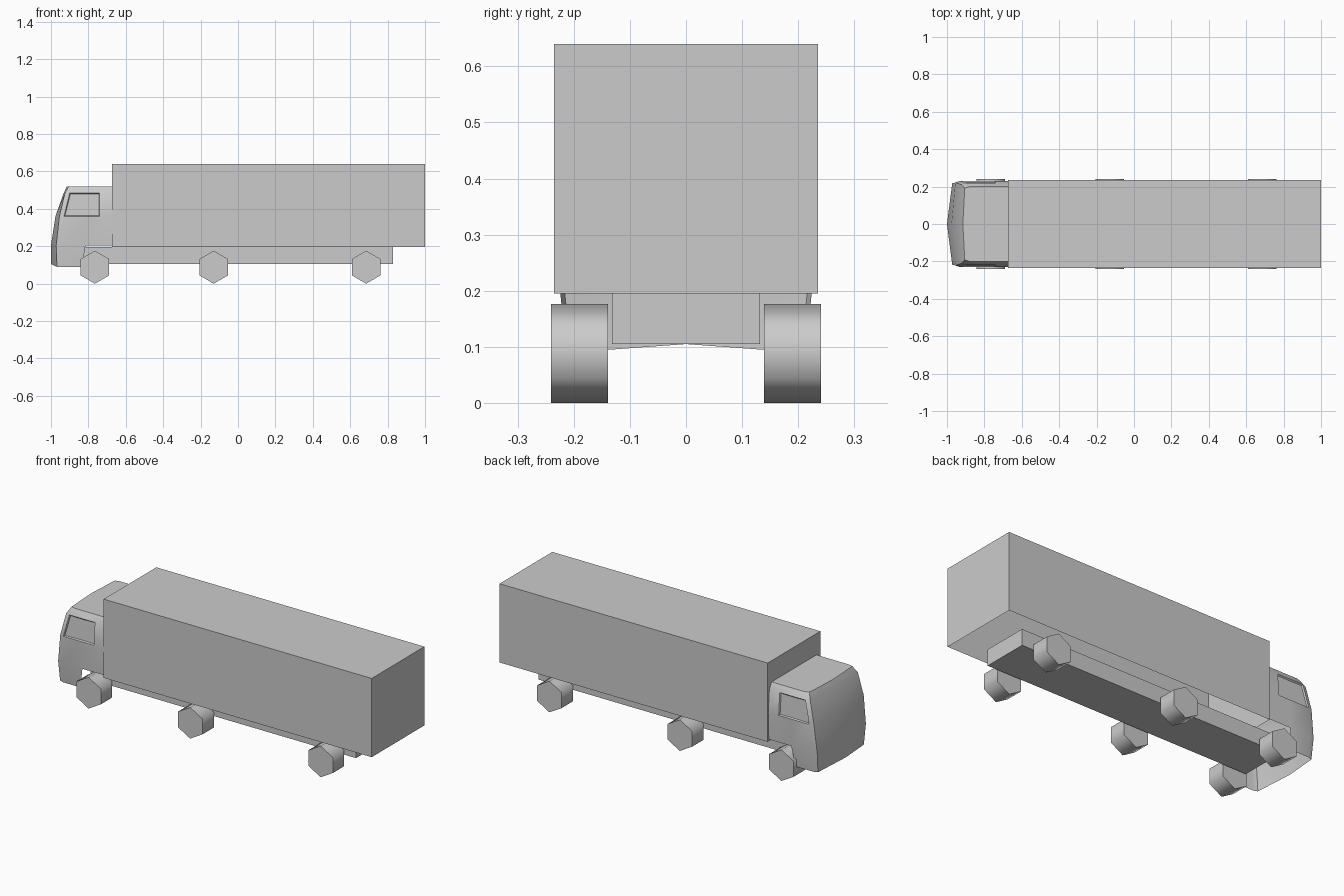
import bpy, bmesh, math
from mathutils import Vector

cube = bpy.data.objects.get("Cube")
if cube:
    bpy.data.objects.remove(cube, do_unlink=True)

grey = bpy.data.materials.new("plain grey")
grey.use_nodes = True
grey.diffuse_color = (0.6, 0.6, 0.6, 1)
grey.node_tree.nodes["Principled BSDF"].inputs["Base Color"].default_value = (0.6, 0.6, 0.6, 1)


def finish(name, bm, smooth_angle=None):
    mesh = bpy.data.meshes.new(name)
    bm.to_mesh(mesh)
    bm.free()
    mesh.materials.append(grey)
    obj = bpy.data.objects.new(name, mesh)
    bpy.context.collection.objects.link(obj)
    if smooth_angle:
        bpy.ops.object.select_all(action='DESELECT')
        obj.select_set(True)
        bpy.context.view_layer.objects.active = obj
        bpy.ops.object.shade_smooth_by_angle(angle=math.radians(smooth_angle))
    return obj


def box(name, low, high, open_bottom=False):
    low, high = Vector(low), Vector(high)
    bm = bmesh.new()
    bmesh.ops.create_cube(bm, size=1)
    bmesh.ops.scale(bm, vec=high - low, verts=bm.verts)
    bmesh.ops.translate(bm, vec=(low + high) / 2, verts=bm.verts)
    if open_bottom:
        floor = [f for f in bm.faces if f.normal.z < -0.9]
        bmesh.ops.delete(bm, geom=floor, context='FACES_ONLY')
    return finish(name, bm)


# Cargo body (hollow underneath) and chassis beam
box("cargo_body", (-0.675, -0.235, 0.195), (1, 0.235, 0.64), open_bottom=True)
box("chassis", (-0.83, -0.132, 0.105), (0.83, 0.132, 0.197))

# Six-sided wheels
for place, x in (("front", -0.765), ("middle", -0.13), ("rear", 0.685)):
    for side, y in (("left", -0.19), ("right", 0.19)):
        bm = bmesh.new()
        bmesh.ops.create_cone(bm, cap_ends=True, segments=6,
                              radius1=0.088, radius2=0.088, depth=0.102)
        # First corner of the hexagon points straight up
        for v in bm.verts:
            v.co = (x + v.co.x, y + v.co.z, 0.088 + v.co.y)
        bmesh.ops.recalc_face_normals(bm, faces=bm.faces)
        finish(f"{place}_{side}_wheel", bm, 65)

# Cab levels: height, nose x, front corner x, half width
levels = [
    (0.09, -1.0, -0.968, 0.213),
    (0.205, -1.0, -0.972, 0.225),
    (0.36, -0.976, -0.955, 0.23),
    (0.485, -0.932, -0.925, 0.22),
    (0.52, -0.915, -0.905, 0.2),
]
bm = bmesh.new()
rings = []
for i, (z, nose, corner, w) in enumerate(levels):
    arch = -0.835 if i == 0 else -0.815
    half = [(-0.675, w), (-0.74, w), (arch, w), (corner + 0.025, w), (corner, w - 0.008)]
    ring = half + [(nose, 0)] + [(x, -y) for x, y in reversed(half)]
    rings.append([bm.verts.new((x, y, z + (0.015 if i == 0 and y == 0 else 0)))
                  for x, y in ring])

windows = []
for i in range(len(rings) - 1):
    a, b = rings[i], rings[i + 1]
    for j in range(len(a) - 1):
        # Leave the wheel arches open below the belt line
        if i == 0 and j in (0, 1, 8, 9):
            continue
        face = bm.faces.new((a[j], a[j + 1], b[j + 1], b[j]))
        if i == 2 and j in (1, 2, 7, 8):
            windows.append(face)
bm.faces.new(rings[-1])
for v in [v for v in bm.verts if not v.link_faces]:
    bm.verts.remove(v)
bmesh.ops.recalc_face_normals(bm, faces=bm.faces)

# Recessed side windows
bmesh.ops.inset_region(bm, faces=windows, thickness=0.006, depth=-0.007)
finish("cab", bm, 50)
